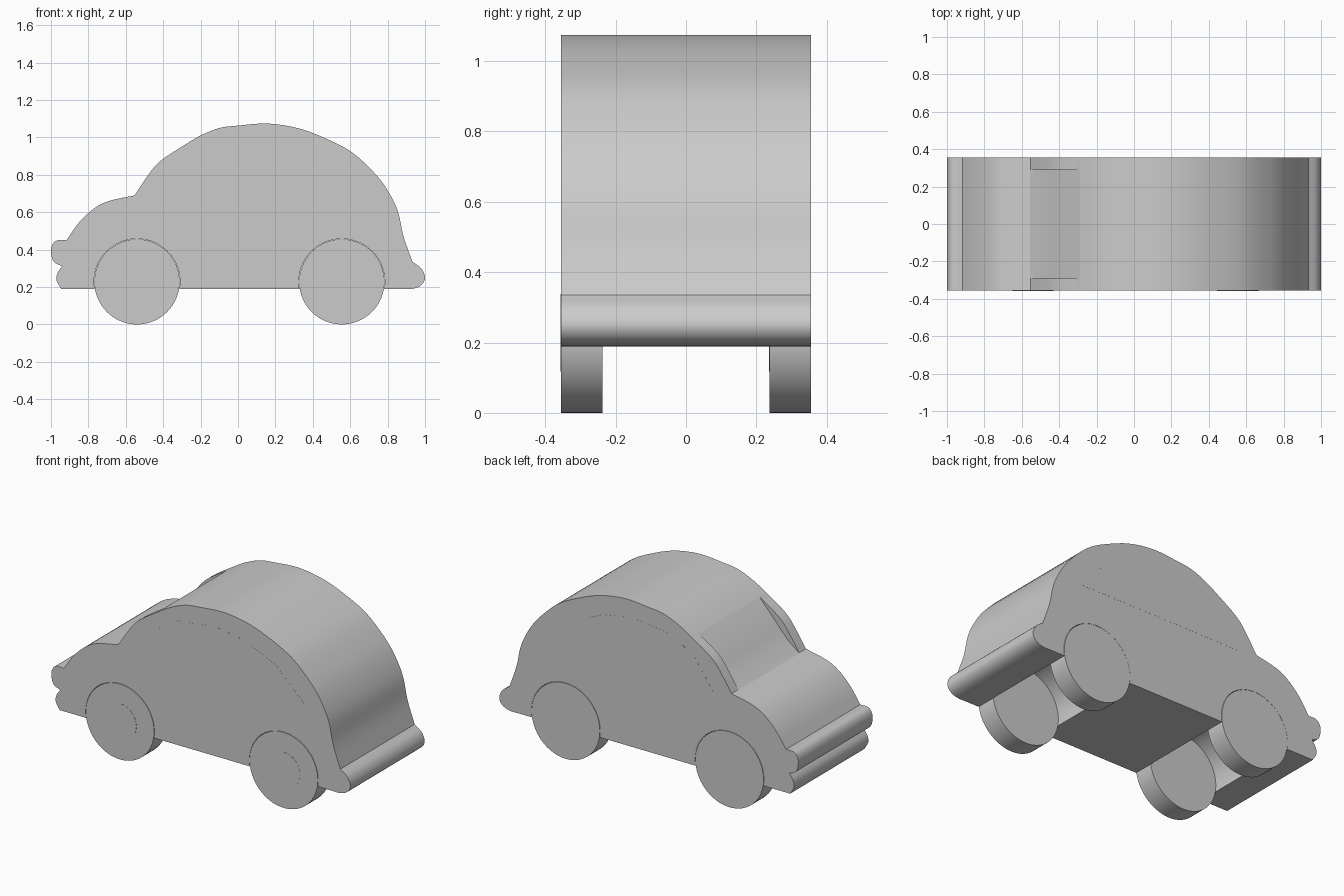
import bpy, bmesh, math
from mathutils import Vector

cube = bpy.data.objects.get("Cube")
if cube:
    bpy.data.objects.remove(cube)

HALF = 0.355        # half the width of the car
WHEEL_R = 0.228
AXLES = {"front": -0.54, "rear": 0.555}
FLOOR = 0.19

grey = bpy.data.materials.new("plain grey")
grey.use_nodes = True
grey.diffuse_color = (0.6, 0.6, 0.6, 1)
grey.node_tree.nodes["Principled BSDF"].inputs["Base Color"].default_value = grey.diffuse_color


def spline(points, steps=4):
    """Smooth curve through the points, leaving out the last one."""
    p = [Vector(q) for q in points]
    p = [2 * p[0] - p[1]] + p + [2 * p[-1] - p[-2]]
    out = []
    for a, b, c, d in zip(p, p[1:], p[2:], p[3:]):
        for i in range(steps):
            t = i / steps
            out.append(b + (c - a) * t / 2 + (2 * a - 5 * b + 4 * c - d) * t**2 / 2
                       + (3 * b - a - 3 * c + d) * t**3 / 2)
    return out


def arc(cx, cz, r, start, end, steps):
    return [Vector((cx + r * math.cos(start + (end - start) * i / steps),
                    cz + r * math.sin(start + (end - start) * i / steps)))
            for i in range(steps + 1)]


def prism(name, outline, y0, y1):
    """Extrude an outline in x and z between two depths."""
    bm = bmesh.new()
    face = bm.faces.new([bm.verts.new((p[0], y0, p[1])) for p in outline])
    side = bmesh.ops.extrude_face_region(bm, geom=[face])
    verts = [v for v in side["geom"] if isinstance(v, bmesh.types.BMVert)]
    bmesh.ops.translate(bm, verts=verts, vec=(0, y1 - y0, 0))
    bmesh.ops.recalc_face_normals(bm, faces=bm.faces)
    mesh = bpy.data.meshes.new(name)
    bm.to_mesh(mesh)
    bm.free()
    mesh.materials.append(grey)
    obj = bpy.data.objects.new(name, mesh)
    bpy.context.collection.objects.link(obj)
    return obj


def smooth(obj):
    bpy.ops.object.select_all(action="DESELECT")
    obj.select_set(True)
    bpy.context.view_layer.objects.active = obj
    bpy.ops.object.shade_smooth_by_angle(angle=math.radians(30))


# Body outline, each run meeting the next in a crease
lower_bumper = [(-.945, FLOOR), (-.97, .235), (-.965, .275), (-.94, .312)]
upper_bumper = [(-.94, .312), (-.985, .335), (-1, .39), (-.99, .43), (-.965, .45), (-.917, .45)]
bonnet = [(-.917, .45), (-.85, .545), (-.77, .62), (-.69, .66), (-.553, .69)]
roof = [(-.553, .69), (-.49, .785), (-.42, .87), (-.285, .96), (-.2, 1.01), (-.1, 1.05),
        (0, 1.063), (.16, 1.074), (.33, 1.047), (.49, .985), (.61, .92), (.715, .825),
        (.79, .733), (.853, .61), (.885, .47), (.933, .335)]
tail = [(.933, .335), (.98, .3), (1, .25), (.98, .21), (.93, FLOOR), (.85, FLOOR)]

outline = []
for run in (lower_bumper, upper_bumper, bonnet, roof, tail):
    outline += spline(run)

# Wheel arches cut through the floor
arch_r = WHEEL_R + 0.002
dip = math.asin((WHEEL_R - FLOOR) / arch_r)
for end in ("rear", "front"):
    outline += arc(AXLES[end], WHEEL_R, arch_r, -dip, math.pi + dip, 32)
body = prism("body", outline, -HALF, HALF)

# Sunken windscreen
cutter = prism("windscreen_cutter",
               [(-.556, .687), (-.48, .745), (-.43, .8), (-.285, .962), (-.45, 1.1), (-.65, .9)],
               -0.29, 0.29)
cutter.hide_render = True
cut = body.modifiers.new("windscreen", "BOOLEAN")
cut.operation = "DIFFERENCE"
cut.solver = "EXACT"
cut.object = cutter
bpy.context.view_layer.objects.active = body
bpy.ops.object.modifier_apply(modifier=cut.name)
bpy.data.objects.remove(cutter)
smooth(body)

# Wheels with thin hubcaps
for end, x in AXLES.items():
    for side, s in (("left", 1), ("right", -1)):
        a, b = sorted((s * 0.237, s * (HALF + 0.001)))
        circle = arc(x, WHEEL_R, WHEEL_R, 0, 2 * math.pi, 64)[:-1]
        smooth(prism(f"{end}_{side}_wheel", circle, a, b))
        cap = arc(x, WHEEL_R, 0.11, 0, 2 * math.pi, 48)[:-1]
        smooth(prism(f"{end}_{side}_hubcap", cap, a - 0.001, a + 0.001))

# Thin side windows
sill = 0.67
front_window = [(-.43, sill), (-.31, .84), (-.16, .94), (.085, .97), (.085, sill)]
rear_window = [(.115, sill), (.115, .97), (.3, .94), (.5, .85), (.685, sill)]
for side, s in (("left", 1), ("right", -1)):
    for name, shape in (("front", front_window), ("rear", rear_window)):
        prism(f"{name}_{side}_window", shape, s * (HALF - 0.001), s * (HALF + 0.0005))
